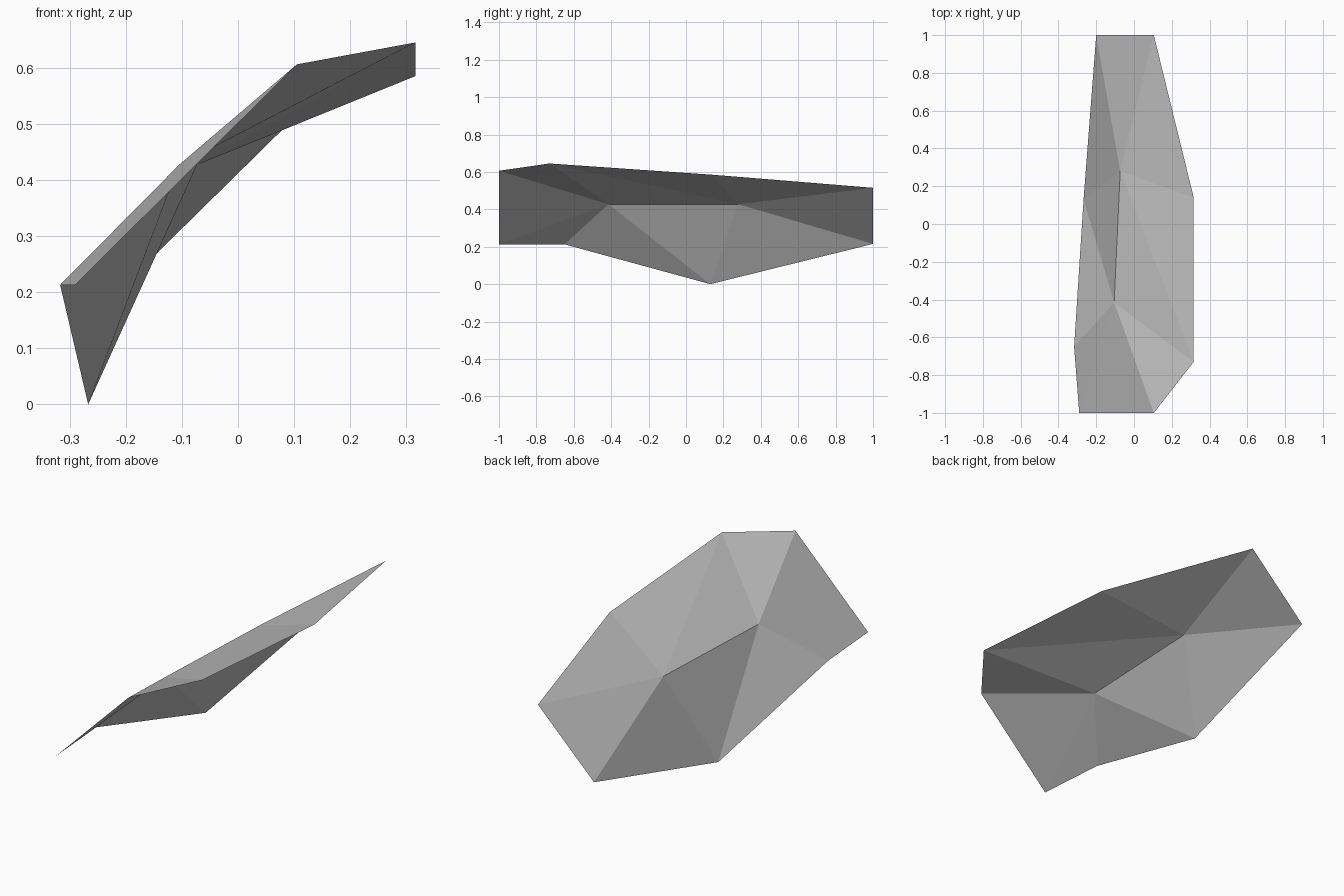
import bpy
import bmesh

# Remove the default object
default_cube = bpy.data.objects.get("Cube")
if default_cube:
    bpy.data.objects.remove(default_cube, do_unlink=True)


def make_material(name, colour):
    material = bpy.data.materials.new(name)
    material.use_nodes = True
    material.diffuse_color = colour
    material.node_tree.nodes["Principled BSDF"].inputs["Base Color"].default_value = colour
    return material


def fan(bm, hub, rim):
    """Join a hub vertex to each consecutive pair of rim vertices."""
    for first, second in zip(rim, rim[1:]):
        bm.faces.new((hub, first, second))


bm = bmesh.new()

# Two ridge points where the sheet folds
ridge_back = bm.verts.new((-0.073, 0.28, 0.427))
ridge_front = bm.verts.new((-0.105, -0.415, 0.427))

# Outer rim, counter-clockwise from above
back_right = bm.verts.new((-0.20, 1.0, 0.215))
back_left = bm.verts.new((0.105, 1.0, 0.515))
left_back = bm.verts.new((0.316, 0.14, 0.585))
left_front = bm.verts.new((0.316, -0.73, 0.645))
front_left = bm.verts.new((0.105, -1.0, 0.606))
front_right = bm.verts.new((-0.29, -1.0, 0.213))
right_front = bm.verts.new((-0.317, -0.65, 0.213))
right_low = bm.verts.new((-0.267, 0.13, 0.0))

# Flat facets around each ridge point
fan(bm, ridge_back, [ridge_front, left_front, left_back, back_left,
                     back_right, right_low, ridge_front])
fan(bm, ridge_front, [right_low, right_front, front_right,
                      front_left, left_front])

# Make every facet look upward
bmesh.ops.recalc_face_normals(bm, faces=bm.faces[:])
if sum(face.normal.z for face in bm.faces) < 0:
    bmesh.ops.reverse_faces(bm, faces=bm.faces[:])

mesh = bpy.data.meshes.new("folded_panel")
bm.to_mesh(mesh)
bm.free()
mesh.materials.append(make_material("mid grey", (0.5, 0.5, 0.5, 1)))
panel = bpy.data.objects.new("folded_panel", mesh)
bpy.context.collection.objects.link(panel)
